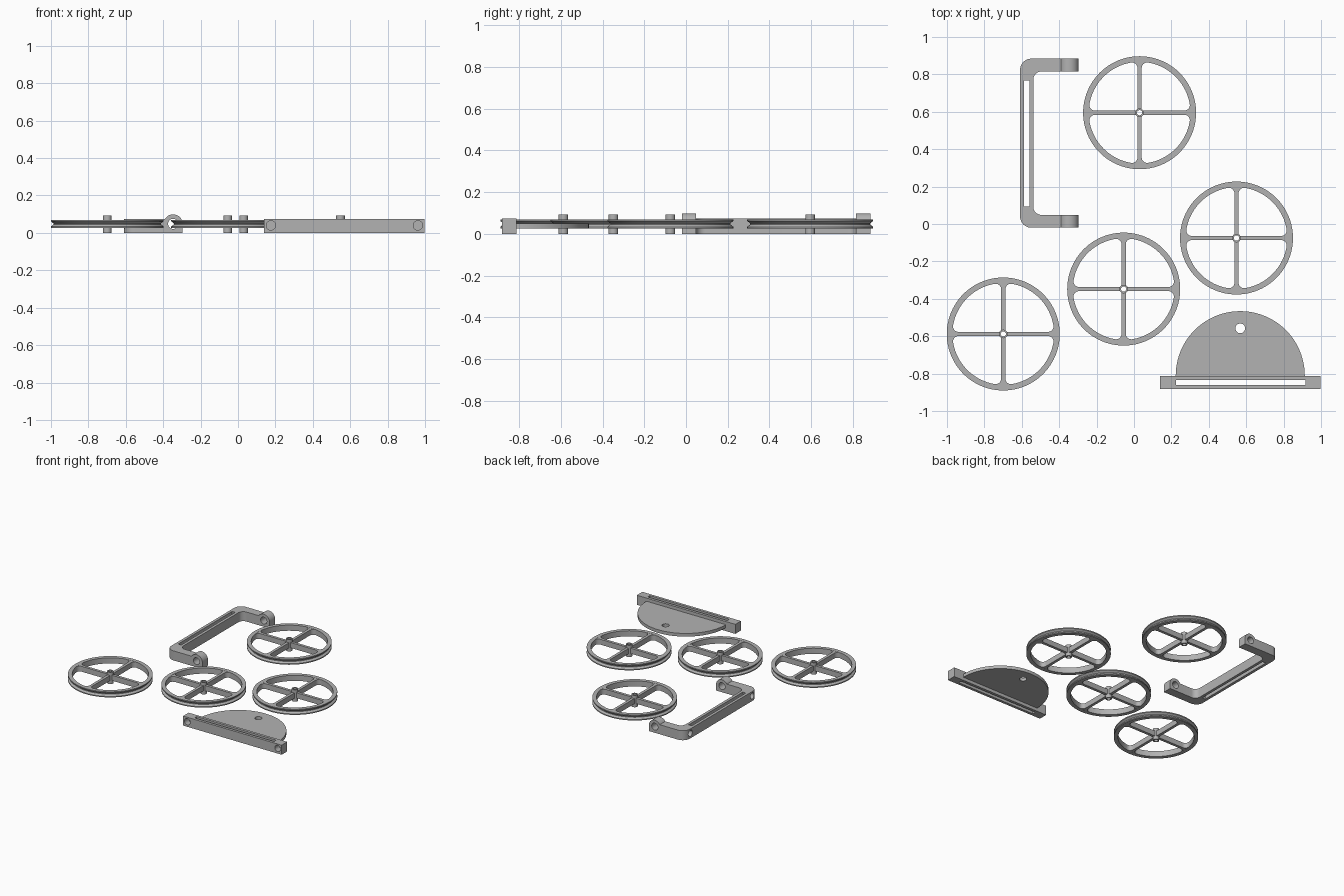
import bpy, bmesh, math
from mathutils import Matrix, Vector

if "Cube" in bpy.data.objects:
    bpy.data.objects.remove(bpy.data.objects["Cube"])

grey = bpy.data.materials.new("mid grey")
grey.diffuse_color = (0.45, 0.45, 0.45, 1)
grey.use_nodes = True
grey.node_tree.nodes["Principled BSDF"].inputs["Base Color"].default_value = grey.diffuse_color


def add_object(name, bm):
    bmesh.ops.recalc_face_normals(bm, faces=bm.faces)
    mesh = bpy.data.meshes.new(name)
    bm.to_mesh(mesh)
    bm.free()
    mesh.materials.append(grey)
    ob = bpy.data.objects.new(name, mesh)
    bpy.context.collection.objects.link(ob)
    return ob


def smooth(ob):
    bpy.ops.object.select_all(action='DESELECT')
    bpy.context.view_layer.objects.active = ob
    ob.select_set(True)
    bpy.ops.object.shade_smooth_by_angle(angle=math.radians(30))


def arc(cx, cy, r, a0, a1, n=10):
    """Points along an arc, angles in degrees."""
    return [(cx + r * math.cos(math.radians(a0 + (a1 - a0) * i / n)),
             cy + r * math.sin(math.radians(a0 + (a1 - a0) * i / n))) for i in range(n + 1)]


def prism(bm, pts, lo, hi, place=lambda u, v, w: (u, v, w)):
    """Extrude an outline from lo to hi; place maps it to world axes."""
    low = [bm.verts.new(place(u, v, lo)) for u, v in pts]
    top = [bm.verts.new(place(u, v, hi)) for u, v in pts]
    bm.faces.new(low)
    bm.faces.new(top)
    for i in range(len(pts)):
        j = (i + 1) % len(pts)
        bm.faces.new((low[i], low[j], top[j], top[i]))


def along_y(u, v, w):
    return (u, w, v)


def along_x(u, v, w):
    return (w, u, v)


def rect(x0, x1, y0, y1):
    return [(x0, y0), (x1, y0), (x1, y1), (x0, y1)]


def circle(x, y, r, n=32):
    return arc(x, y, r, 0, 360, n)[:-1]


def cut(ob, pts, lo, hi, place=lambda u, v, w: (u, v, w)):
    bm = bmesh.new()
    prism(bm, pts, lo, hi, place)
    cutter = add_object("cutter", bm)
    cutter.hide_render = True
    mod = ob.modifiers.new("cut", 'BOOLEAN')
    mod.operation, mod.solver, mod.object = 'DIFFERENCE', 'EXACT', cutter
    bpy.context.view_layer.objects.active = ob
    bpy.ops.object.modifier_apply(modifier=mod.name)
    bpy.data.objects.remove(cutter)


def lathe(bm, profile, n):
    """Revolve a closed (radius, z) profile about z."""
    rings = [[bm.verts.new((r * math.cos(2 * math.pi * k / n), r * math.sin(2 * math.pi * k / n), z))
              for r, z in profile] for k in range(n)]
    m = len(profile)
    for k in range(n):
        a, b = rings[k], rings[(k + 1) % n]
        for i in range(m):
            j = (i + 1) % m
            bm.faces.new((a[i], b[i], b[j], a[j]))


# Pulley wheels: grooved rim, flared spokes, hollow hub
RIM, INNER, HALF, FILLET = 0.302, 0.272, 0.011, 0.03
fx = math.sqrt((INNER - FILLET) ** 2 - (HALF + FILLET) ** 2)
tangent = math.degrees(math.atan2(HALF + FILLET, fx))
flare = arc(fx, HALF + FILLET, FILLET, 270, 360 + tangent, 8)
ex, ey = flare[-1]
side = [(0.018, HALF)] + flare + [(ex * 1.02, ey * 1.02)]
cap = arc(0, 0, INNER * 1.02, tangent, -tangent, 6)[1:-1]
spoke = side + cap + [(x, -y) for x, y in reversed(side)]

for i, (x, y) in enumerate([(0.03, 0.595), (0.548, -0.075), (-0.055, -0.348), (-0.699, -0.588)]):
    parts = []
    bm = bmesh.new()
    lathe(bm, [(INNER, 0.026), (RIM, 0.026), (RIM, 0.034), (RIM - 0.014, 0.045),
               (RIM - 0.014, 0.051), (RIM, 0.062), (RIM, 0.070), (INNER, 0.070)], 96)
    parts.append(add_object(f"wheel_rim_{i + 1}", bm))

    bm = bmesh.new()
    for k in range(4):
        turn = Matrix.Rotation(k * math.pi / 2, 3, 'Z')
        prism(bm, spoke, 0.027, 0.069, lambda u, v, w: turn @ Vector((u, v, w)))
    parts.append(add_object(f"wheel_spokes_{i + 1}", bm))

    bm = bmesh.new()
    lathe(bm, [(0.014, 0.0), (0.023, 0.0), (0.023, 0.093), (0.014, 0.093)], 32)
    parts.append(add_object(f"wheel_hub_{i + 1}", bm))
    for ob in parts:
        ob.location = (x, y, 0)
        smooth(ob)

# Bracket: C-shaped bar with rounded corners, slot and blind end holes
x0, x1, xe, y0, y1, t = -0.609, -0.538, -0.385, -0.02, 0.884, 0.069
ro, ri = 0.06, 0.042
outline = ([(xe, y1)] + arc(x0 + ro, y1 - ro, ro, 90, 180)
           + arc(x0 + ro, y0 + ro, ro, 180, 270) + [(xe, y0), (xe, y0 + t)]
           + arc(x1 + ri, y0 + t + ri, ri, 270, 180)
           + arc(x1 + ri, y1 - t - ri, ri, 180, 90) + [(xe, y1 - t)])
bm = bmesh.new()
prism(bm, outline, 0, 0.075)
bracket = add_object("bracket_bar", bm)
cut(bracket, rect(-0.587, -0.56, 0.094, 0.766), -0.1, 0.2)
for y in (0.045, 0.815):
    cut(bracket, circle(y, 0.04, 0.024), x0 - 0.05, x0 + 0.05, along_x)
smooth(bracket)

# Bracket eyes: round-topped blocks with a bore
for name, lo in (("bracket_eye_front", y0), ("bracket_eye_back", y1 - t)):
    bm = bmesh.new()
    prism(bm, [(-0.398, 0), (-0.296, 0)] + arc(-0.347, 0.048, 0.051, 0, 180, 20),
          lo, lo + t, along_y)
    eye = add_object(name, bm)
    cut(eye, circle(-0.347, 0.048, 0.027), lo - 0.1, lo + 0.2, along_y)
    smooth(eye)

# Base bar: slotted, with a blind hole at each end of the front face
bm = bmesh.new()
prism(bm, rect(0.139, 0.997, -0.881, -0.812), 0, 0.075)
base = add_object("base_bar", bm)
cut(base, rect(0.224, 0.916, -0.86, -0.833), -0.1, 0.2)
for x in (0.176, 0.962):
    cut(base, circle(x, 0.04, 0.025), -0.93, -0.83, along_y)
smooth(base)

# Half disc plate with a hole
bm = bmesh.new()
prism(bm, [(0.913, -0.82)] + arc(0.568, -0.811, 0.345, 0, 180, 48) + [(0.223, -0.82)], 0.025, 0.05)
plate = add_object("half_disc", bm)
cut(plate, circle(0.568, -0.558, 0.026), -0.1, 0.2)
smooth(plate)
